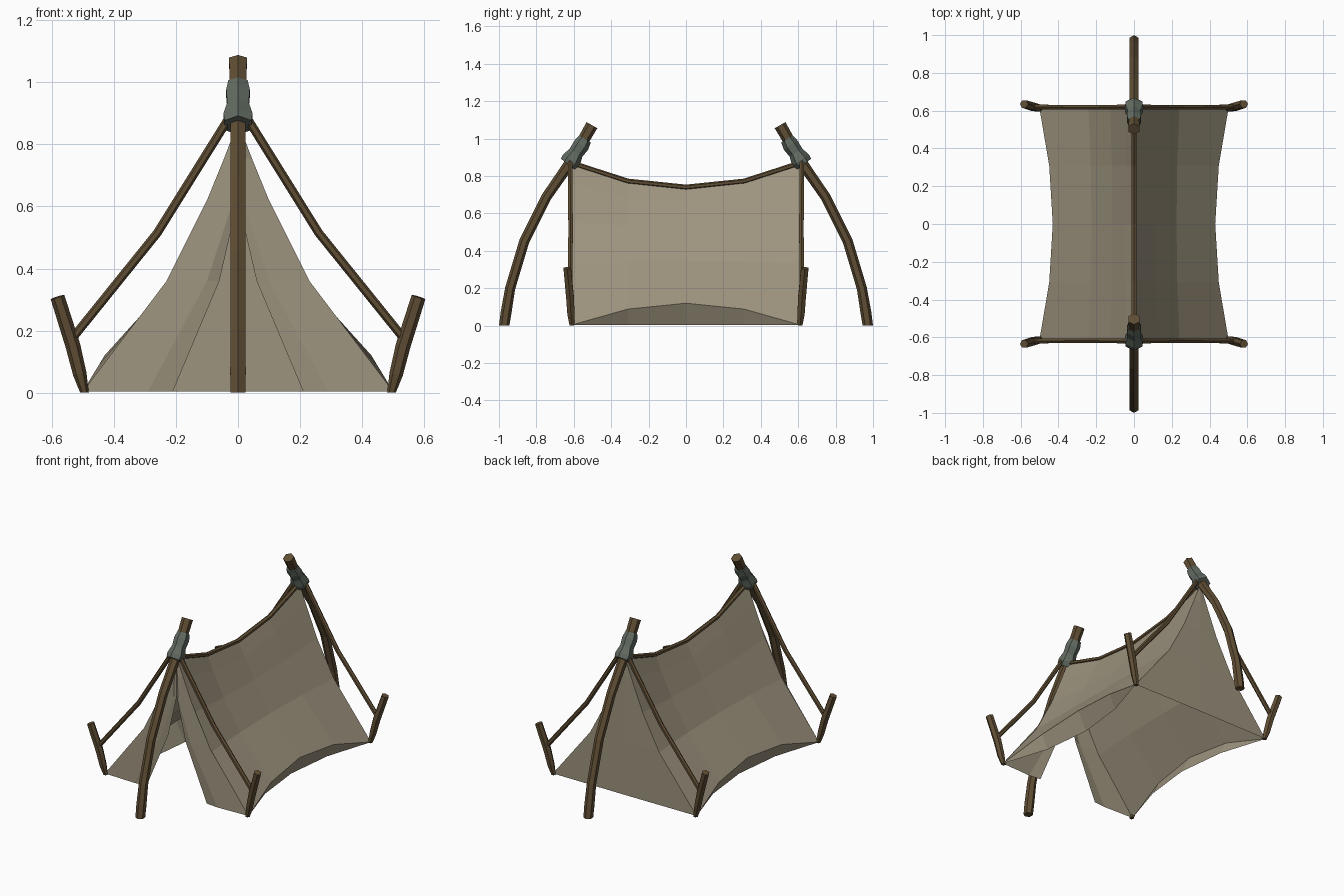
import bpy, bmesh, math
from mathutils import Vector

if "Cube" in bpy.data.objects:
    bpy.data.objects.remove(bpy.data.objects["Cube"])


def material(name, rgb):
    m = bpy.data.materials.new(name)
    m.diffuse_color = (*rgb, 1)
    m.use_nodes = True
    m.node_tree.nodes["Principled BSDF"].inputs["Base Color"].default_value = m.diffuse_color
    return m


CANVAS = material("tan canvas", (0.34, 0.295, 0.21))
WOOD = material("brown wood", (0.115, 0.075, 0.034))
BINDING = material("grey green binding", (0.12, 0.145, 0.12))


def finish(name, bm, mat):
    bmesh.ops.remove_doubles(bm, verts=bm.verts, dist=0.0005)
    bmesh.ops.recalc_face_normals(bm, faces=bm.faces)
    me = bpy.data.meshes.new(name)
    bm.to_mesh(me)
    bm.free()
    me.materials.append(mat)
    ob = bpy.data.objects.new(name, me)
    bpy.context.collection.objects.link(ob)
    return ob


def tube(name, path, radii, side, mat, sides=6):
    """Faceted rod along a path; side fixes the twist of the rings."""
    bm = bmesh.new()
    pts = [Vector(p) for p in path]
    rings = []
    for i, p in enumerate(pts):
        t = (pts[min(i + 1, len(pts) - 1)] - pts[max(i - 1, 0)]).normalized()
        if abs(t.z) > 0.3 and p.z < 0.001:
            t = Vector((0, 0, 1))          # flat foot on the ground
        u = Vector(side)
        u = (u - t * u.dot(t)).normalized()
        v = t.cross(u)
        ring = []
        for k in range(sides):
            a = 2 * math.pi * (k + 0.5) / sides
            ring.append(bm.verts.new(p + (u * math.cos(a) + v * math.sin(a)) * radii[i]))
        rings.append(ring)
    for a, b in zip(rings, rings[1:]):
        for k in range(sides):
            bm.faces.new((a[k], a[(k + 1) % sides], b[(k + 1) % sides], b[k]))
    bm.faces.new(rings[0])
    bm.faces.new(rings[-1])
    return finish(name, bm, mat)


def grid(bm, rows):
    """Skin a list of equally long point rows, skipping collapsed corners."""
    vs = [[bm.verts.new(p) for p in r] for r in rows]
    for a, b in zip(vs, vs[1:]):
        for i in range(len(a) - 1):
            quad = []
            for v in (a[i], a[i + 1], b[i + 1], b[i]):
                if all((v.co - q.co).length > 0.0005 for q in quad):
                    quad.append(v)
            if len(quad) > 2:
                bm.faces.new(quad)


# Canvas sides: blend from the end outline to the sagging middle outline,
# then tuck a strip under the raised hem down to the ground
END = [(0, 0.872), (0.045, 0.755), (0.125, 0.555), (0.24, 0.335), (0.5, 0.004), (0.5, 0.003)]
MID = [(0, 0.737), (0.045, 0.655), (0.115, 0.525), (0.225, 0.345), (0.43, 0.12), (0.37, 0.003)]
bm = bmesh.new()
for s in (-1, 1):
    rows = []
    for y, w in ((-0.61, 0), (-0.31, 0.73), (0, 1), (0.31, 0.73), (0.61, 0)):
        rows.append([(s * (a[0] + (b[0] - a[0]) * w), y, a[1] + (b[1] - a[1]) * w)
                     for a, b in zip(END, MID)])
    grid(bm, rows)
finish("canvas_sides", bm, CANVAS)

# Closed back wall
bm = bmesh.new()
grid(bm, [[(-x, 0.61, z), (0, 0.612, z), (x, 0.61, z)] for x, z in END[:5]])
finish("canvas_back_wall", bm, CANVAS)

# Front wall with a parted opening: outer edge, crease, inner edge per height
bm = bmesh.new()
FRONT = [(0, 0, 0, 0.872), (0.045, 0.01, 0, 0.755), (0.1, 0.015, 0, 0.62),
         (0.23, 0.1, 0.06, 0.36), (0.5, 0.29, 0.21, 0.004)]
for s in (-1, 1):
    grid(bm, [[(s * a, -0.61, z), (s * b, -0.618, z), (s * c, -0.61, z)]
              for a, b, c, z in FRONT])
finish("canvas_front_flaps", bm, CANVAS)

# Ridge rod following the sag
tube("ridge_rod", [(0, -0.62, 0.872), (0, -0.31, 0.772), (0, 0, 0.74), (0, 0.31, 0.772), (0, 0.62, 0.872)],
     [0.014] * 5, (1, 0, 0), WOOD)

for e, end in ((-1, "front"), (1, "back")):
    # Curved main pole
    pole = [(0.972, 0), (0.962, 0.07), (0.94, 0.2), (0.865, 0.45),
            (0.745, 0.69), (0.61, 0.885), (0.503, 1.072)]
    tube(end + "_pole", [(0, e * y, z) for y, z in pole],
         [0.028, 0.029, 0.027, 0.027, 0.027, 0.029, 0.033], (1, 0, 0), WOOD)
    # Binding wrapped round the pole top
    wrap = [(0.63, 0.862), (0.612, 0.885), (0.588, 0.925), (0.56, 0.965), (0.54, 0.998)]
    tube(end + "_binding", [(0, e * y, z) for y, z in wrap],
         [0.05, 0.054, 0.04, 0.044, 0.036], (1, 0, 0), BINDING)
    for s, lr in ((-1, "left"), (1, "right")):
        # Ground stake leaning outward
        stake = [(0.495, 0.61, 0), (0.51, 0.615, 0.06), (0.532, 0.62, 0.15), (0.582, 0.635, 0.308)]
        tube(f"{end}_{lr}_stake", [(s * x, e * y, z) for x, y, z in stake],
             [0.014, 0.022, 0.024, 0.023], (0, 1, 0), WOOD)
        # Slack guy rod from the binding to the stake
        guy = [(0.02, 0.62, 0.9), (0.26, 0.617, 0.515), (0.53, 0.62, 0.18)]
        tube(f"{end}_{lr}_guy", [(s * x, e * y, z) for x, y, z in guy],
             [0.014] * 3, (0, 1, 0), WOOD)
